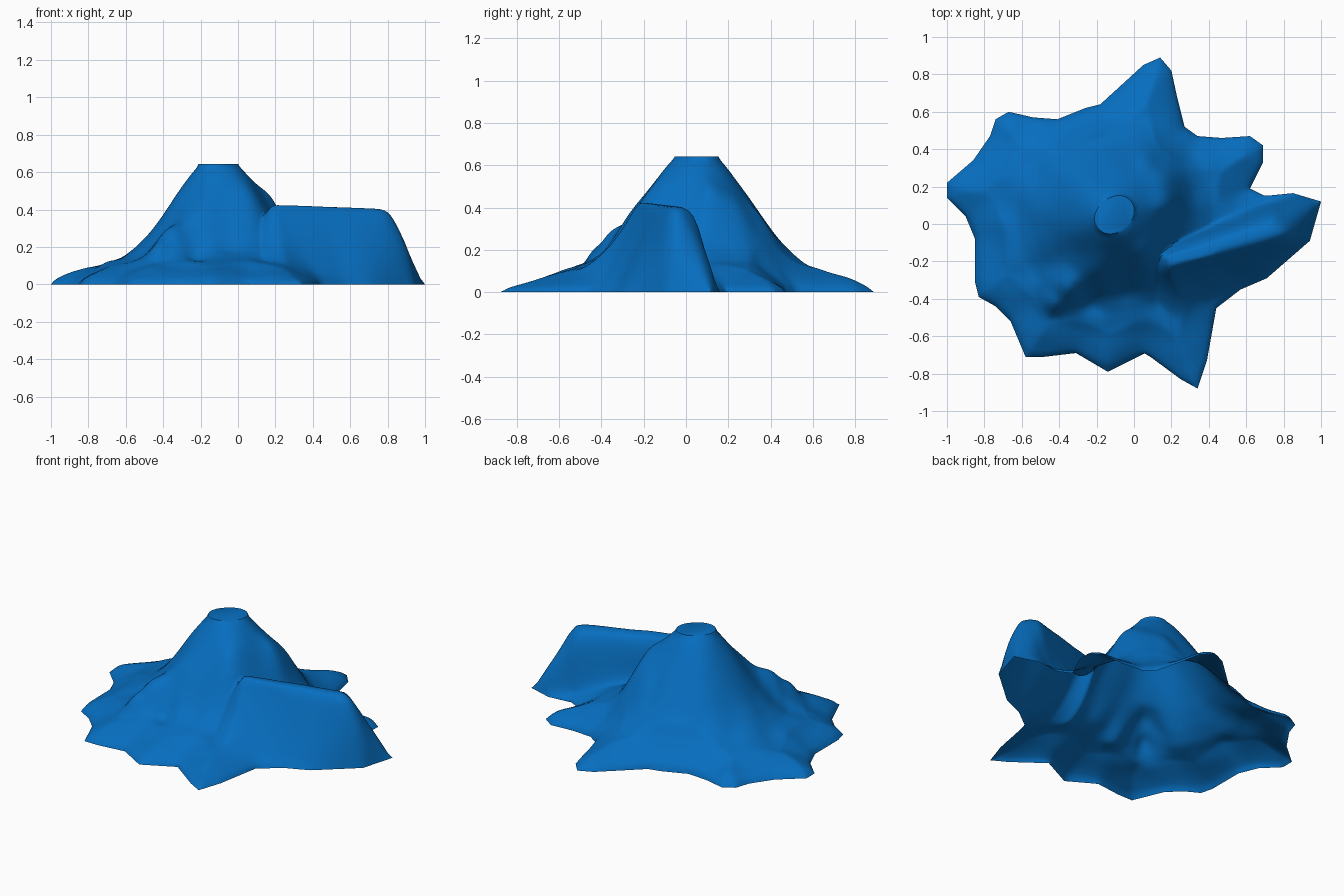
import bpy, bmesh, math
from mathutils import Vector, noise

if "Cube" in bpy.data.objects:
    bpy.data.objects.remove(bpy.data.objects["Cube"])

# Ground outline of the mountain foot, counter-clockwise
OUTLINE = [Vector(p) for p in [
    (1.0, .12), (.85, .165), (.70, .15), (.62, .19), (.69, .33), (.69, .42), (.62, .47),
    (.47, .46), (.34, .47), (.27, .52), (.23, .68), (.20, .82), (.14, .89), (.05, .85),
    (-.18, .64), (-.26, .62), (-.41, .56), (-.54, .57), (-.67, .60), (-.74, .56),
    (-.77, .47), (-.86, .34), (-1, .22), (-1, .14), (-.9, .04), (-.85, -.08),
    (-.85, -.31), (-.83, -.39), (-.74, -.44), (-.66, -.52), (-.58, -.71), (-.48, -.71),
    (-.31, -.69), (-.14, -.79), (.06, -.69), (.25, -.83), (.34, -.88), (.39, -.73),
    (.44, -.45), (.57, -.35), (.71, -.29), (.94, -.09)]]
CENTRE = Vector((-.105, .05))
TOP = .642
# Cone height against distance from the centre
CONE = [(0, .64), (.1, .64), (.15, .585), (.22, .49), (.3, .37), (.37, .27), (.44, .195),
        (.52, .14), (.65, .105), (.9, .07), (1.2, .05)]
# Ridge cross-section on its steep north side
NORTH = [(0, .425), (.055, .415), (.105, .32), (.122, .12), (.135, 0), (9, 0)]
# Local swellings and gullies: x, y, radius, height
BUMPS = [(.17, .25, .10, .08), (.18, .11, .08, .07), (.06, .36, .07, .04),
         (.08, -.17, .11, .06), (-.37, -.34, .10, .12), (-.22, -.27, .10, .04),
         (-.44, -.43, .05, .06), (-.22, -.42, .06, -.04), (-.05, -.37, .07, -.02)]
RIDGE_A, RIDGE_B = Vector((.18, -.21)), Vector((.795, -.015))


def lookup(table, x):
    for (x0, y0), (x1, y1) in zip(table, table[1:]):
        if x <= x1:
            return y0 + (y1 - y0) * (x - x0) / (x1 - x0)
    return table[-1][1]


def cone(d):
    return sum(lookup(CONE, max(0, d + o)) for o in (-.015, 0, .015)) / 3


def rim_distance(p):
    best = 9
    for a, b in zip(OUTLINE, OUTLINE[1:] + OUTLINE[:1]):
        ab = b - a
        t = max(0, min(1, (p - a).dot(ab) / ab.dot(ab)))
        best = min(best, (p - a - ab * t).length)
    return best


def ridge(p, dr):
    axis = RIDGE_B - RIDGE_A
    length = axis.length
    axis.normalize()
    rel = p - RIDGE_A
    along, south = rel.dot(axis), rel.x * axis.y - rel.y * axis.x
    part = max(0, min(1, along / length))
    if south < 0:
        z = lookup(NORTH, -south / (.75 + .25 * part))
    else:
        off = max(0, south - .02 - .035 * part)
        z = .425 * (dr / (off + dr + 1e-6)) ** (1.4 - .5 * part)
    z *= 1 - .05 * part
    end = (p.x + p.y - .77) / math.sqrt(2)  # the far end is cut on a diagonal
    if end > 0:
        z = min(z, .405 * (dr / (dr + end + 1e-6)) ** .8)
    if along < 0:
        z *= max(0, 1 + along / .25)
    return z


def height(p):
    d, dr = (p - CENTRE).length, rim_distance(p)
    z = cone(d)
    z += sum(h * math.exp(-((p.x - x) ** 2 + (p.y - y) ** 2) / (r * r)) for x, y, r, h in BUMPS)
    z += .015 * noise.noise(Vector((p.x * 6, p.y * 6, 3))) * min(1, max(0, (d - .1) * 8))
    z *= min(1, (dr / .17) ** .55)
    return min(TOP, max(z, ridge(p, dr)))


# Mountain: rings running from the flat summit out to the foot outline
SUB, RINGS = 7, 75
rim = [a.lerp(b, k / SUB) for a, b in zip(OUTLINE, OUTLINE[1:] + OUTLINE[:1]) for k in range(SUB)]
bm = bmesh.new()
rows = []
for i in range(RINGS + 1):
    row = []
    for r in rim:
        direction = (r - CENTRE).normalized()
        ang = math.atan2(direction.y, direction.x)
        cap = CENTRE + direction * (.102 + .012 * math.cos(2 * ang - 1.4))
        p = cap.lerp(r, i / RINGS)
        z = TOP if i == 0 else 0 if i == RINGS else height(p)
        row.append(bm.verts.new((p.x, p.y, z)))
    rows.append(row)
n = len(rim)
for inner, outer in zip(rows, rows[1:]):
    for j in range(n):
        k = (j + 1) % n
        bm.faces.new((inner[j], outer[j], outer[k], inner[k]))
bm.faces.new(rows[0])  # flat summit

# Weather the slopes, keeping summit and foot fixed
slopes = [v for row in rows[1:-1] for v in row]
for _ in range(5):
    bmesh.ops.smooth_vert(bm, verts=slopes, factor=.5, use_axis_x=True,
                          use_axis_y=True, use_axis_z=True)
mesh = bpy.data.meshes.new("mountain")
bm.to_mesh(mesh)
bm.free()
mountain = bpy.data.objects.new("mountain", mesh)
bpy.context.collection.objects.link(mountain)

# Blue surface
blue = bpy.data.materials.new("blue")
blue.diffuse_color = (.002, .155, .52, 1)
blue.use_nodes = True
blue.node_tree.nodes["Principled BSDF"].inputs["Base Color"].default_value = blue.diffuse_color
mesh.materials.append(blue)

bpy.context.view_layer.objects.active = mountain
mountain.select_set(True)
bpy.ops.object.shade_smooth_by_angle(angle=math.radians(42))
